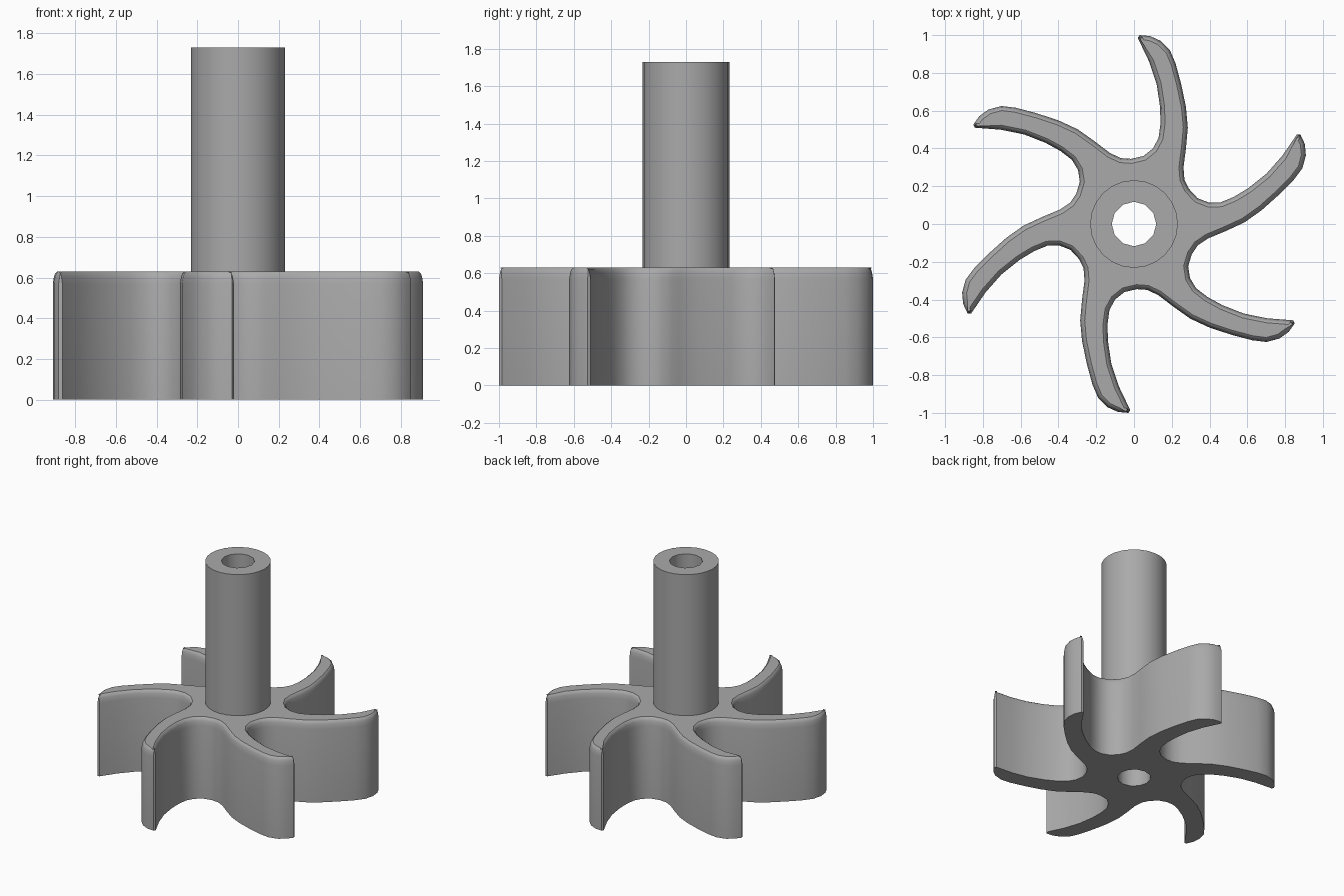
import bpy, bmesh, math
from mathutils import Vector, Matrix

cube = bpy.data.objects.get("Cube")
if cube:
    bpy.data.objects.remove(cube)

grey = bpy.data.materials.new("plain_grey")
grey.use_nodes = True
COLOR = (0.4, 0.4, 0.4, 1)
grey.diffuse_color = COLOR
grey.node_tree.nodes["Principled BSDF"].inputs["Base Color"].default_value = COLOR

BLADES, HUB_TOP, SHAFT_TOP = 6, 0.63, 1.73
SHAFT_R, BORE_R = 0.232, 0.118

# One blade, clockwise from the valley on its left to the next valley
BLADE = [(-0.015, 0.345), (0.05, 0.36), (0.1, 0.4), (0.13, 0.455), (0.14, 0.53),
         (0.138, 0.62), (0.12, 0.74), (0.08, 0.86), (0.02, 0.985), (0.03, 1.0),
         (0.085, 0.995), (0.14, 0.97), (0.19, 0.92), (0.22, 0.85), (0.25, 0.74),
         (0.275, 0.62), (0.285, 0.51), (0.275, 0.4), (0.262, 0.3), (0.267, 0.235)]


def outline():
    pts = []
    for i in range(BLADES):
        turn = Matrix.Rotation(-i * math.tau / BLADES, 2)
        pts += [turn @ Vector(p) for p in BLADE]
    return pts


def inset(pts, amount):
    # Move each point inwards along the outline normal
    result = []
    for i, p in enumerate(pts):
        t = (pts[(i + 1) % len(pts)] - pts[i - 1]).normalized()
        result.append(p + Vector((t.y, -t.x)) * amount)
    return result


def circle(radius, sides):
    return [Vector((radius * math.cos(a), radius * math.sin(a)))
            for a in (math.tau * i / sides for i in range(sides))]


def ring(bm, pts, z):
    return [bm.verts.new((p.x, p.y, z)) for p in pts]


def bridge(bm, a, b):
    for i in range(len(a)):
        j = (i + 1) % len(a)
        bm.faces.new((a[i], a[j], b[j], b[i]))


def fill(bm, outer, inner):
    # Flat cap between an outer and an inner loop
    edges = []
    for loop in (outer, inner):
        for i, v in enumerate(loop):
            w = loop[(i + 1) % len(loop)]
            edges.append(bm.edges.get((v, w)) or bm.edges.new((v, w)))
    bmesh.ops.triangle_fill(bm, edges=edges, use_beauty=True, use_dissolve=False)


def finish(bm, name):
    bmesh.ops.recalc_face_normals(bm, faces=bm.faces)
    mesh = bpy.data.meshes.new(name)
    bm.to_mesh(mesh)
    bm.free()
    mesh.materials.append(grey)
    obj = bpy.data.objects.new(name, mesh)
    bpy.context.collection.objects.link(obj)
    bpy.ops.object.select_all(action='DESELECT')
    obj.select_set(True)
    bpy.context.view_layer.objects.active = obj
    bpy.ops.object.shade_smooth_by_angle(angle=math.radians(35))


# Bladed rotor with rounded upper rim, shaft rising from its hub, bore through both
bm = bmesh.new()
shape = outline()
levels = [(0, 0), (0.57, 0), (0.605, 0.006), (0.622, 0.013), (HUB_TOP, 0.024)]
rims = [ring(bm, inset(shape, d), z) for z, d in levels]
for low, high in zip(rims, rims[1:]):
    bridge(bm, low, high)
shaft_foot = ring(bm, circle(SHAFT_R, 24), HUB_TOP)
shaft_rim = ring(bm, circle(SHAFT_R, 24), SHAFT_TOP)
bore_low = ring(bm, circle(BORE_R, 12), 0)
bore_high = ring(bm, circle(BORE_R, 12), SHAFT_TOP)
bridge(bm, shaft_foot, shaft_rim)
bridge(bm, bore_low, bore_high)
fill(bm, rims[0], bore_low)
fill(bm, rims[-1], shaft_foot)
fill(bm, shaft_rim, bore_high)
finish(bm, "bladed_rotor_with_shaft")
